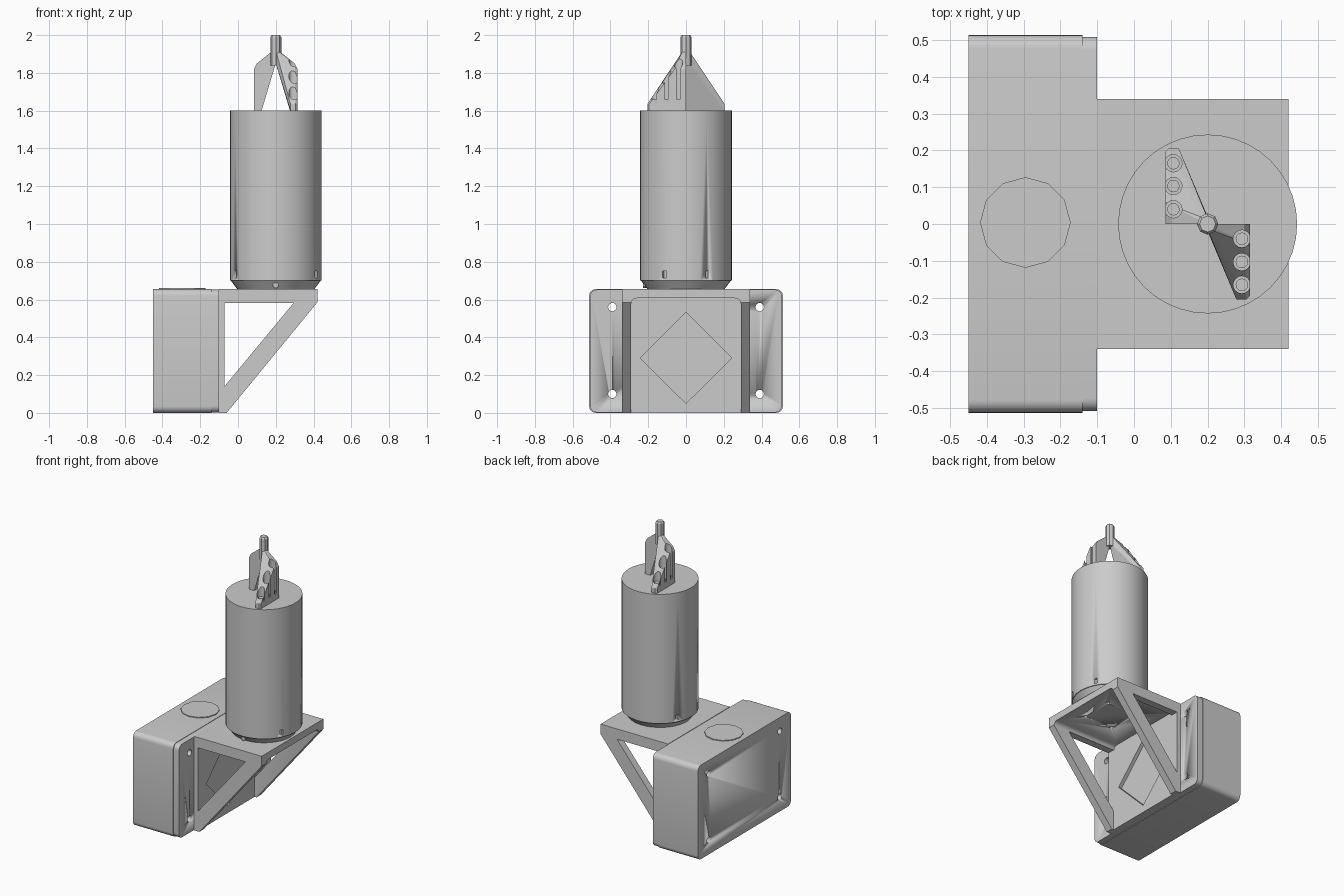
import bpy, bmesh
from math import pi, cos, sin, radians
from mathutils import Matrix, Vector

if "Cube" in bpy.data.objects:
    bpy.data.objects.remove(bpy.data.objects["Cube"], do_unlink=True)

grey = bpy.data.materials.new("plain grey")
grey.use_nodes = True
grey.diffuse_color = (0.6, 0.6, 0.6, 1)
grey.node_tree.nodes["Principled BSDF"].inputs["Base Color"].default_value = (0.6, 0.6, 0.6, 1)

AXIS = 0.2  # x of the motor axis


def finish(name, bm, smooth=True):
    bmesh.ops.recalc_face_normals(bm, faces=bm.faces)
    mesh = bpy.data.meshes.new(name)
    bm.to_mesh(mesh)
    bm.free()
    mesh.materials.append(grey)
    ob = bpy.data.objects.new(name, mesh)
    bpy.context.collection.objects.link(ob)
    select(ob)
    if smooth:
        bpy.ops.object.shade_smooth_by_angle(angle=radians(30))
    return ob


def select(ob):
    bpy.ops.object.select_all(action='DESELECT')
    ob.select_set(True)
    bpy.context.view_layer.objects.active = ob


def box(name, x, y, z, radius=0.0):
    """Box from ranges; radius rounds the edges that run along x."""
    bm = bmesh.new()
    bmesh.ops.create_cube(bm, size=1)
    for v in bm.verts:
        v.co = [r[0] if c < 0 else r[1] for c, r in zip(v.co, (x, y, z))]
    if radius:
        edges = [e for e in bm.edges if abs(e.verts[0].co.x - e.verts[1].co.x) > 1e-5]
        bmesh.ops.bevel(bm, geom=edges, offset=radius, segments=5, profile=0.5, affect='EDGES')
    return finish(name, bm)


def cylinder(name, start, end, r1, r2=None, sides=24):
    a, b = Vector(start), Vector(end)
    d = b - a
    bm = bmesh.new()
    turn = Matrix.Translation((a + b) / 2) @ Vector((0, 0, 1)).rotation_difference(d).to_matrix().to_4x4()
    bmesh.ops.create_cone(bm, cap_ends=True, segments=sides, radius1=r1,
                          radius2=r1 if r2 is None else r2, depth=d.length, matrix=turn)
    return finish(name, bm)


def prism(name, points, start, depth):
    """Extrude a closed outline of 3D points along a depth vector."""
    bm = bmesh.new()
    face = bm.faces.new([bm.verts.new(Vector(p) + Vector(start)) for p in points])
    new = bmesh.ops.extrude_face_region(bm, geom=[face])["geom"]
    bmesh.ops.translate(bm, vec=depth, verts=[g for g in new if isinstance(g, bmesh.types.BMVert)])
    return finish(name, bm, False)


def cut(target, cutters):
    for c in cutters:
        c.hide_render = True
        mod = target.modifiers.new("cut", 'BOOLEAN')
        mod.operation, mod.solver, mod.object = 'DIFFERENCE', 'EXACT', c
        select(target)
        bpy.ops.object.modifier_apply(modifier=mod.name)
        bpy.data.objects.remove(c, do_unlink=True)


# Housing box, its front plate and the bolt holes through both
housing = box("housing", (-0.45, -0.14), (-0.513, 0.513), (0, 0.655), 0.035)
plate = box("front_plate", (-0.14, -0.10), (-0.508, 0.508), (0.003, 0.652), 0.035)
for part in (housing, plate):
    cut(part, [cylinder("cutter", (-0.6, y, z), (0.1, y, z), 0.022, sides=16)
               for y in (-0.39, 0.39) for z in (0.10, 0.56)])

# Round cap on the housing
cylinder("housing_cap", (-0.295, 0.004, 0.64), (-0.295, 0.004, 0.661), 0.123, sides=12)

# Bracket: solid wedge hollowed in the middle, with a triangular window in each side
bracket = prism("bracket", [(-0.10, 0, 0), (-0.06, 0, 0), (0.42, 0, 0.585),
                            (0.42, 0, 0.655), (-0.10, 0, 0.655)], (0, -0.34, 0), (0, 0.68, 0))
cut(bracket, [
    box("cutter", (-0.075, 0.6), (-0.29, 0.29), (-0.2, 0.607), 0.03),
    prism("cutter", [(-0.072, 0, 0.14), (0.295, 0, 0.583), (-0.072, 0, 0.583)],
          (0, -0.5, 0), (0, 1, 0)),
    prism("cutter", [(0, -0.242, 0.29), (0, 0, 0.05), (0, 0.242, 0.29), (0, 0, 0.533)],
          (-0.0995, 0, 0), (0.1, 0, 0)),
])
cut(bracket, [cylinder("cutter", (AXIS + i, j, 0.5), (AXIS + i, j, 0.64), 0.014, sides=12)
              for i in (-0.11, 0.11) for j in (-0.11, 0.11)])

# Motor can with a tapered foot
cylinder("motor_foot", (AXIS, 0, 0.65), (AXIS, 0, 0.70), 0.20, 0.238, 40)
can = cylinder("motor_can", (AXIS, 0, 0.70), (AXIS, 0, 1.60), 0.243, sides=40)
slots = []
for angle in (28, 152, 208, 332):
    slot = box("cutter", (0.225, 0.3), (-0.011, 0.011), (0.715, 0.75))
    slot.data.transform(Matrix.Translation((AXIS, 0, 0)) @ Matrix.Rotation(radians(angle), 4, 'Z'))
    slots.append(slot)
cut(can, slots)
cylinder("foot_screw", (AXIS, -0.20, 0.677), (AXIS, -0.228, 0.677), 0.016, sides=12)

# Spindle with a chamfered tip
cylinder("spindle", (AXIS, 0, 1.84), (AXIS, 0, 1.99), 0.029, sides=8)
cylinder("spindle_tip", (AXIS, 0, 1.99), (AXIS, 0, 2.0), 0.029, 0.022, 8)

# Two fins, one the half turn of the other, each with three counterbored bolts
FOOT = [(-0.115, 0), (-0.075, 0), (-0.115, 0.195), (-0.105, 0.205), (-0.078, 0.205)]
CROWN = [(-0.115, 0, 1.82), (-0.115, 0.06, 1.82), (-0.10, 0, 1.85), (-0.10, 0.05, 1.85),
         (-0.02, 0, 1.91), (-0.02, 0.02, 1.91), (0, 0, 1.93), (0, 0.015, 1.92),
         (0, 0, 1.85), (0, 0.02, 1.85)]
for side, angle in (("left", 0), ("right", pi)):
    place = Matrix.Translation((AXIS, 0, 0)) @ Matrix.Rotation(angle, 4, 'Z')
    bm = bmesh.new()
    for p in [(x, y, 1.6) for x, y in FOOT] + [(x, y, 1.635) for x, y in FOOT[2:]] + CROWN:
        bm.verts.new(p)
    hull = bmesh.ops.convex_hull(bm, input=bm.verts)
    spare = {v for v in hull["geom_interior"] + hull["geom_unused"] if isinstance(v, bmesh.types.BMVert)}
    bmesh.ops.delete(bm, geom=list(spare), context='VERTS')
    fin = finish("fin_" + side, bm, False)
    rows = (0.04, 0.103, 0.165)
    cut(fin, [cylinder("cutter", (-0.093, y, 1.64), (-0.093, y, 2.0), 0.0235, sides=16) for y in rows])
    fin.data.transform(place)
    for i, y in enumerate(rows):
        bolt = cylinder(f"fin_bolt_{side}_{i + 1}", (-0.093, y, 1.63), (-0.093, y, 1.66), 0.017, sides=12)
        bolt.data.transform(place)
